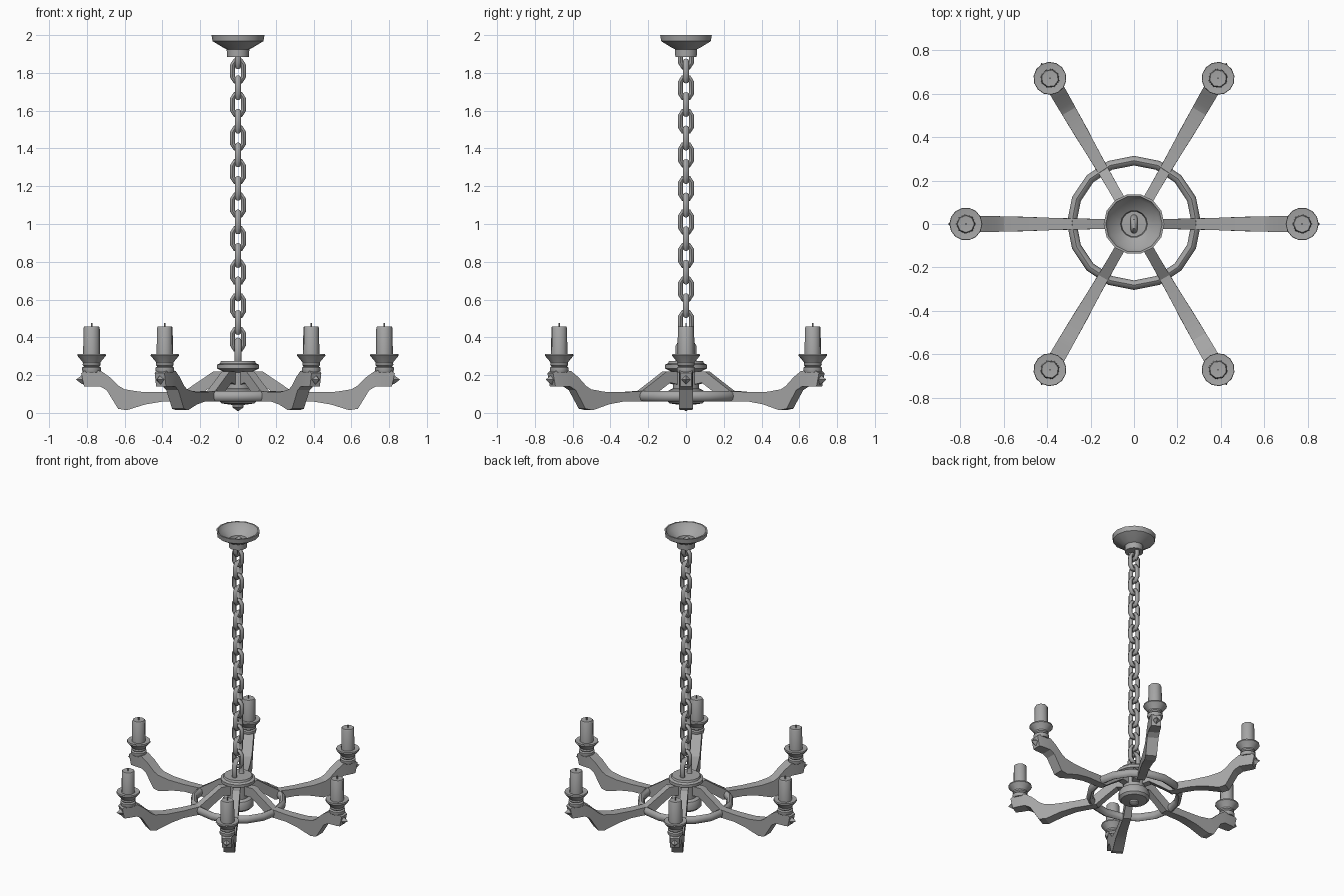
import bpy, bmesh, math
from mathutils import Vector, Matrix

cube = bpy.data.objects.get("Cube")
if cube:
    bpy.data.objects.remove(cube, do_unlink=True)

iron = bpy.data.materials.new("grey_iron")
iron.use_nodes = True
COLOUR = (0.38, 0.38, 0.38, 1)
iron.diffuse_color = COLOUR
iron.node_tree.nodes["Principled BSDF"].inputs["Base Color"].default_value = COLOUR


def place(name, mesh, matrix=Matrix()):
    ob = bpy.data.objects.new(name, mesh)
    bpy.context.collection.objects.link(ob)
    ob.matrix_world = matrix
    return ob


def finish(name, bm, angle=35):
    """Clean the mesh, shade it and return its data for reuse."""
    bmesh.ops.remove_doubles(bm, verts=bm.verts, dist=1e-5)
    bmesh.ops.recalc_face_normals(bm, faces=bm.faces)
    mesh = bpy.data.meshes.new(name)
    bm.to_mesh(mesh)
    bm.free()
    mesh.materials.append(iron)
    ob = place(name, mesh)
    bpy.ops.object.select_all(action='DESELECT')
    ob.select_set(True)
    bpy.context.view_layer.objects.active = ob
    bpy.ops.object.shade_smooth_by_angle(angle=math.radians(angle))
    bpy.data.objects.remove(ob)
    return mesh


def bridge(bm, rings, closed=False):
    """Join rings of equal vertex count with quads."""
    n = len(rings[0])
    pairs = list(zip(rings, rings[1:]))
    if closed:
        pairs.append((rings[-1], rings[0]))
    for a, b in pairs:
        for i in range(n):
            j = (i + 1) % n
            bm.faces.new((a[i], a[j], b[j], b[i]))


def lathe(name, profile, sides, angle=35):
    bm = bmesh.new()
    rings = []
    for r, z in profile:
        r = max(r, 1e-7)
        rings.append([bm.verts.new((r * math.cos(i * math.tau / sides),
                                    r * math.sin(i * math.tau / sides), z))
                      for i in range(sides)])
    bridge(bm, rings)
    return finish(name, bm, angle)


def loop_tube(name, path, half_width, half_depth, sides=8):
    """Closed tube along a path lying in the XY plane."""
    bm = bmesh.new()
    pts = [Vector((x, y, 0)) for x, y in path]
    rings = []
    for i, p in enumerate(pts):
        t = (pts[(i + 1) % len(pts)] - pts[i - 1]).normalized()
        n = Vector((t.y, -t.x, 0))
        rings.append([bm.verts.new(p + n * half_width * math.cos(a)
                                   + Vector((0, 0, half_depth * math.sin(a))))
                      for a in (k * math.tau / sides for k in range(sides))])
    bridge(bm, rings, closed=True)
    return finish(name, bm, 50)


def link_path(w, h):
    quarter = [(w, h * 0.55), (w * 0.5, h)]
    right = [(x, -y) for x, y in reversed(quarter)] + quarter
    return right + [(-x, -y) for x, y in right]


# Ceiling canopy: a hollow bowl on a short neck
place("ceiling_canopy", lathe("ceiling_canopy", [
    (0, 1.885), (0.058, 1.885), (0.06, 1.925), (0.075, 1.932), (0.135, 1.968),
    (0.14, 2.0), (0.13, 2.0), (0.115, 1.972), (0.062, 1.935), (0.058, 1.915),
    (0, 1.915)], 14))

# Chain of alternating links
UPRIGHT = Matrix.Rotation(math.pi / 2, 4, 'X')
QUARTER = Matrix.Rotation(math.pi / 2, 4, 'Z')
link = loop_tube("chain_link", link_path(0.03, 0.054), 0.0135, 0.0155)
COUNT = 17
for i in range(COUNT):
    z = 1.81 - i * (1.81 - 0.39) / (COUNT - 1)
    turn = QUARTER if i % 2 else Matrix()
    place(f"chain_link_{i + 1}", link, Matrix.Translation((0, 0, z)) @ turn @ UPRIGHT)
place("canopy_loop", link, Matrix.Translation((0, 0, 1.885)) @ QUARTER @ UPRIGHT)
hub_loop = loop_tube("hub_loop", link_path(0.04, 0.07), 0.015, 0.018)
place("hub_loop", hub_loop, Matrix.Translation((0, 0, 0.315)) @ QUARTER @ UPRIGHT)

# Central hub with cap, column, lower plate and pointed finial
place("hub", lathe("hub", [
    (0, 0.275), (0.09, 0.275), (0.095, 0.262), (0.112, 0.255), (0.112, 0.235),
    (0.09, 0.225), (0.07, 0.215), (0.07, 0.13), (0.09, 0.12), (0.1, 0.1),
    (0.1, 0.065), (0.085, 0.05), (0.03, 0.042), (0.03, 0.03), (0, 0.008)], 16))

# Horizontal ring tying the arms together
RING_SIDES = 16
ring = loop_tube("support_ring", [
    (0.287 * math.cos(i * math.tau / RING_SIDES),
     0.287 * math.sin(i * math.tau / RING_SIDES)) for i in range(RING_SIDES)],
    0.022, 0.028)
place("support_ring", ring, Matrix.Translation((0, 0.005, 0.088)))

# Arm: stations of top radius, top z, bottom radius, bottom z, half width
bm = bmesh.new()
sections = []
for rt, zt, rb, zb, w in [
        (0.06, 0.22, 0.06, 0.15, 0.023), (0.13, 0.22, 0.11, 0.16, 0.024),
        (0.2, 0.172, 0.19, 0.105, 0.024), (0.285, 0.115, 0.25, 0.06, 0.025),
        (0.4, 0.11, 0.4, 0.06, 0.029), (0.52, 0.112, 0.49, 0.045, 0.033),
        (0.6, 0.125, 0.59, 0.014, 0.035), (0.63, 0.142, 0.635, 0.022, 0.036),
        (0.68, 0.19, 0.695, 0.12, 0.037), (0.725, 0.222, 0.73, 0.14, 0.037),
        (0.8, 0.23, 0.79, 0.14, 0.035), (0.83, 0.21, 0.815, 0.14, 0.03)]:
    sections.append([bm.verts.new(v) for v in
                     ((rt, -w, zt), (rt, w, zt), (rb, w, zb), (rb, -w, zb))])
bridge(bm, sections)
bm.faces.new(sections[0])
bm.faces.new(sections[-1])
arm = finish("arm", bm, 20)

# Pointed stud on the end of each arm
spike = lathe("arm_spike", [(0, 0), (0.026, 0), (0.022, 0.012), (0, 0.042)], 4, 10)

# Candle holder and candle
holder = lathe("candle_holder", [
    (0, 0.215), (0.046, 0.215), (0.05, 0.225), (0.05, 0.24), (0.04, 0.246),
    (0.048, 0.254), (0.046, 0.265), (0.05, 0.272), (0.076, 0.303),
    (0.074, 0.312), (0.046, 0.308), (0, 0.308)], 14)
candle = lathe("candle", [
    (0, 0.3), (0.045, 0.3), (0.043, 0.45), (0.039, 0.457), (0, 0.454)], 8, 50)
wick = lathe("candle_wick", [(0, 0.45), (0.004, 0.45), (0.004, 0.475), (0, 0.475)], 6)

# Repeat the whole arm six times about the hub
for i in range(6):
    spin = Matrix.Rotation(i * math.tau / 6, 4, 'Z')
    place(f"arm_{i + 1}", arm, spin)
    stud = (Matrix.Translation((0.816, 0, 0.176))
            @ Matrix.Rotation(math.pi / 2, 4, 'Y'))
    place(f"arm_spike_{i + 1}", spike, spin @ stud)
    out = spin @ Matrix.Translation((0.775, 0, 0))
    place(f"candle_holder_{i + 1}", holder, out)
    place(f"candle_{i + 1}", candle, out)
    place(f"candle_wick_{i + 1}", wick, out)
